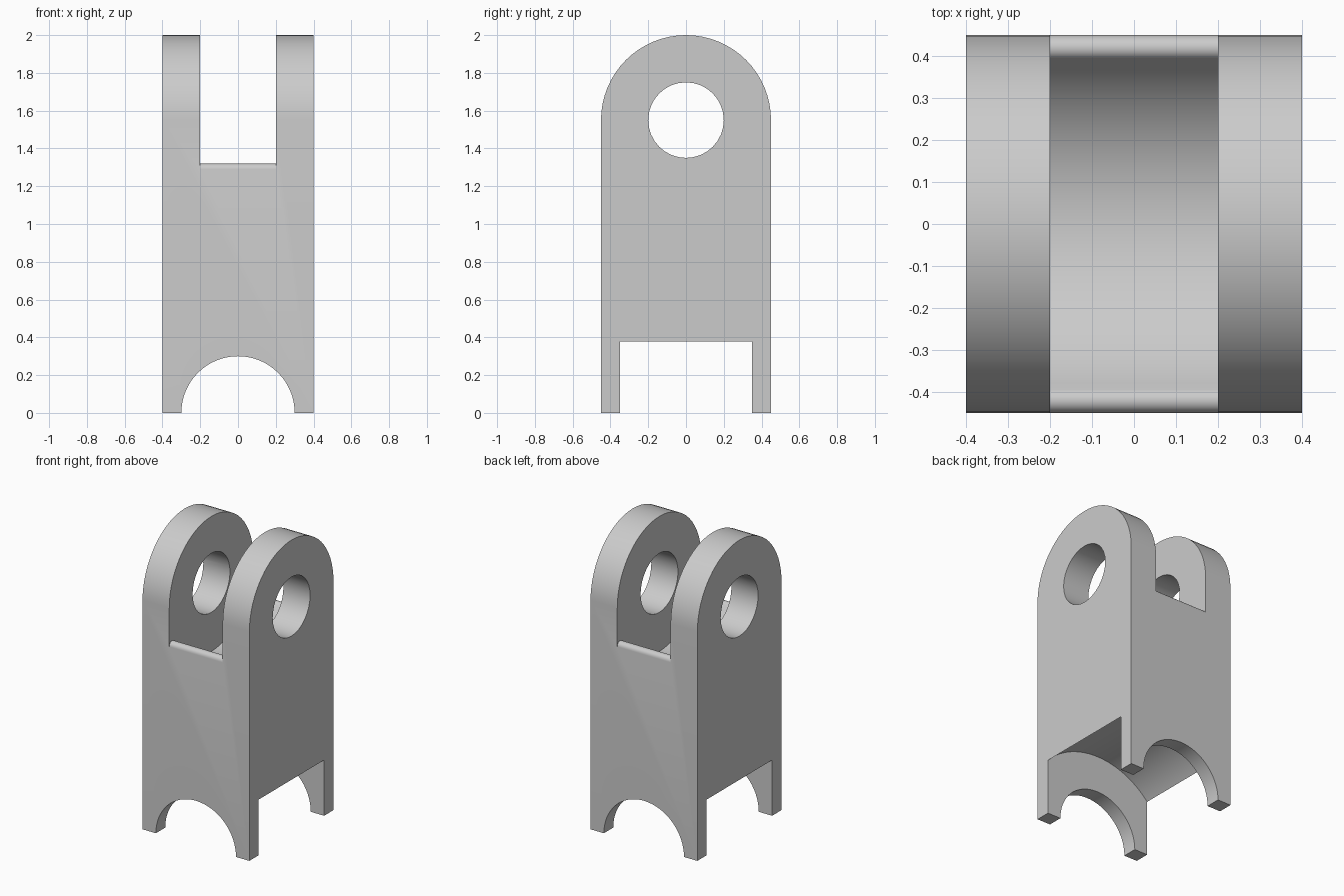
import bpy
import bmesh
from math import sin, cos, pi, atan2, hypot

cube = bpy.data.objects.get("Cube")
if cube:
    bpy.data.objects.remove(cube, do_unlink=True)

grey = bpy.data.materials.new("light_grey")
grey.use_nodes = True
colour = (0.6, 0.6, 0.6, 1)
grey.diffuse_color = colour
grey.node_tree.nodes["Principled BSDF"].inputs["Base Color"].default_value = colour


def arc(cx, cz, r, start, end, steps):
    """Points along a circular arc, end points included."""
    angles = [start + (end - start) * i / steps for i in range(steps + 1)]
    return [(cx + r * cos(a), cz + r * sin(a)) for a in angles]


def prism(name, profile, axis, half):
    """Extrude a closed profile along x (profile is y,z) or y (profile is x,z)."""
    bm = bmesh.new()
    place = (lambda u, v: (-half, u, v)) if axis == "x" else (lambda u, v: (u, -half, v))
    face = bm.faces.new([bm.verts.new(place(u, v)) for u, v in profile])
    moved = bmesh.ops.extrude_face_region(bm, geom=[face])["geom"]
    shift = (2 * half, 0, 0) if axis == "x" else (0, 2 * half, 0)
    bmesh.ops.translate(bm, vec=shift, verts=[e for e in moved if isinstance(e, bmesh.types.BMVert)])
    bmesh.ops.recalc_face_normals(bm, faces=bm.faces)
    mesh = bpy.data.meshes.new(name)
    bm.to_mesh(mesh)
    bm.free()
    mesh.materials.append(grey)
    obj = bpy.data.objects.new(name, mesh)
    bpy.context.collection.objects.link(obj)
    return obj


# Main body with rounded top
depth, pin_z = 0.45, 1.55
body = prism("clevis_body", [(-depth, 0), (depth, 0)] + arc(0, pin_z, depth, 0, pi, 32), "x", 0.4)

# Fork slot: concave floor blending into rounded lips
lip_r = 0.03
lip_y, lip_z = depth - lip_r, 1.29
tilt = atan2(lip_z - pin_z, lip_y)
floor_r = hypot(lip_y, lip_z - pin_z) - lip_r
lip = arc(lip_y, lip_z, lip_r, 0, pi + tilt, 8)
floor = arc(0, pin_z, floor_r, tilt, -pi - tilt, 32)[1:-1]
far_lip = [(-y, z) for y, z in reversed(lip)]
slot = [(0.6, 2.2), (0.6, lip_z)] + lip + floor + far_lip + [(-0.6, lip_z), (-0.6, 2.2)]

# Pin hole, front-to-back arch, and wider arched cavity open at the sides
cutters = [
    prism("slot_cutter", slot, "x", 0.2),
    prism("pin_hole_cutter", arc(0, pin_z, 0.2, 0, 2 * pi, 32)[:-1], "x", 0.6),
    prism("arch_cutter", arc(0, 0, 0.3, 0, pi, 32) + [(-0.3, -0.2), (0.3, -0.2)], "y", 0.6),
    prism("cavity_cutter", arc(0, 0, 0.55, 0, pi, 48) + [(-0.55, -0.2), (0.55, -0.2)], "y", 0.35),
]
for cutter in cutters:
    mod = body.modifiers.new(cutter.name, "BOOLEAN")
    mod.operation = "DIFFERENCE"
    mod.solver = "EXACT"
    mod.object = cutter
    cutter.hide_render = True

# Bake the cuts and remove the cutters
bpy.context.view_layer.update()
cut = bpy.data.meshes.new_from_object(body.evaluated_get(bpy.context.evaluated_depsgraph_get()))
body.modifiers.clear()
body.data = cut
for cutter in cutters:
    bpy.data.objects.remove(cutter, do_unlink=True)

bpy.ops.object.select_all(action="DESELECT")
body.select_set(True)
bpy.context.view_layer.objects.active = body
bpy.ops.object.shade_smooth_by_angle(angle=pi / 6)
